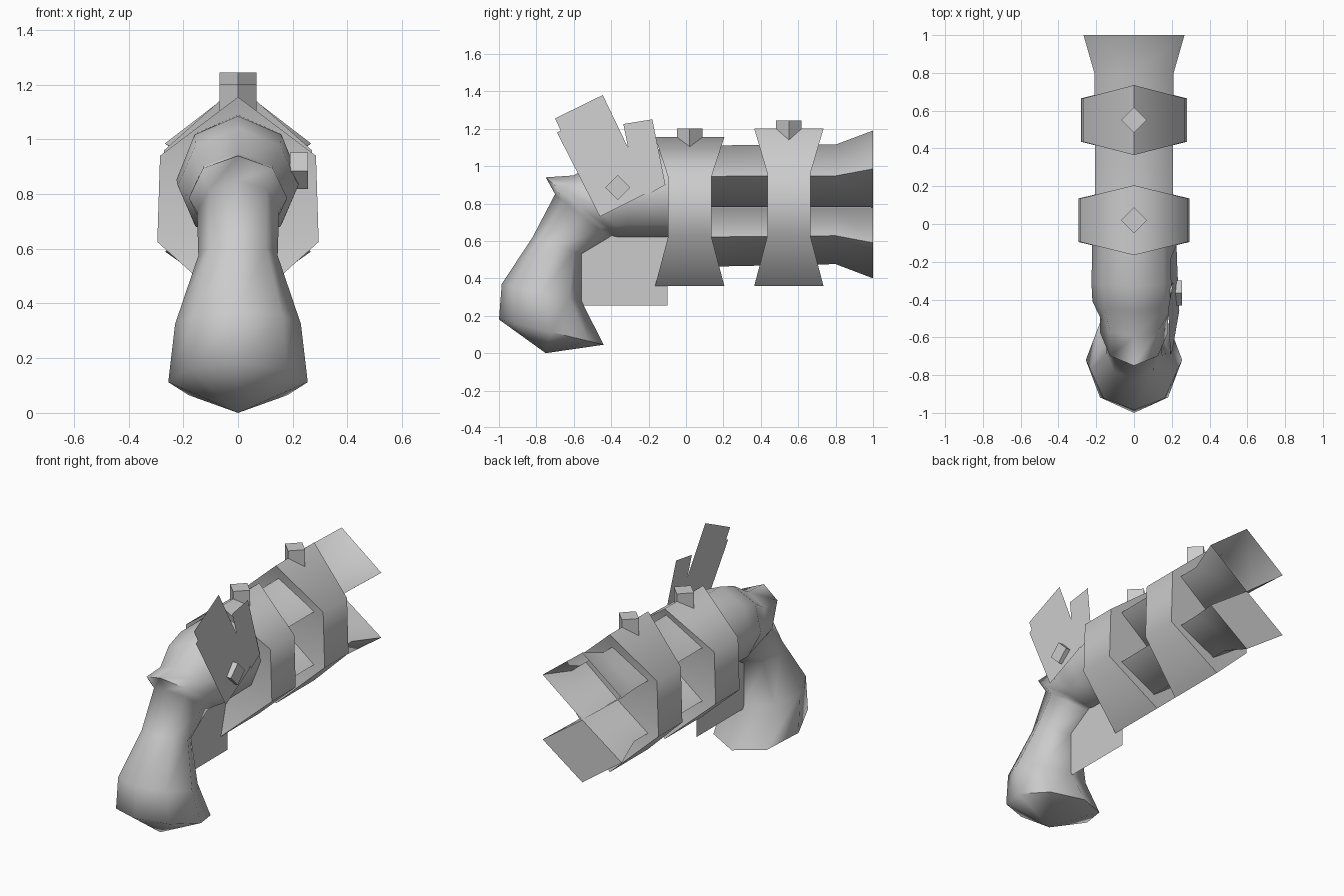
import bpy, math

if "Cube" in bpy.data.objects:
    bpy.data.objects.remove(bpy.data.objects["Cube"], do_unlink=True)

grey = bpy.data.materials.new("plain_grey")
grey.use_nodes = True
COLOUR = (0.6, 0.6, 0.6, 1)
grey.diffuse_color = COLOUR
grey.node_tree.nodes["Principled BSDF"].inputs["Base Color"].default_value = COLOUR


def build(name, verts, faces, smooth_angle=None):
    mesh = bpy.data.meshes.new(name)
    mesh.from_pydata(verts, [], faces)
    mesh.materials.append(grey)
    obj = bpy.data.objects.new(name, mesh)
    bpy.context.collection.objects.link(obj)
    bpy.ops.object.select_all(action="DESELECT")
    obj.select_set(True)
    bpy.context.view_layer.objects.active = obj
    bpy.ops.object.mode_set(mode="EDIT")
    bpy.ops.mesh.select_all(action="SELECT")
    bpy.ops.mesh.normals_make_consistent(inside=False)
    bpy.ops.object.mode_set(mode="OBJECT")
    if smooth_angle:
        bpy.ops.object.shade_smooth_by_angle(angle=math.radians(smooth_angle))
    return obj


def bridge(rings, n):
    """Quads joining consecutive rings of n vertices."""
    return [(r * n + i, r * n + (i + 1) % n, (r + 1) * n + (i + 1) % n, (r + 1) * n + i)
            for r in range(rings - 1) for i in range(n)]


# Stock: eight-sided loft from grip base to frame; rows are back y, z, front y, z, half width
stock = [
    (-1.0, .18, -.44, .045, .255),
    (-.985, .37, -.56, .28, .23),
    (-.82, .62, -.56, .53, .145),
    (-.70, .85, -.41, .62, .15),
    (-.75, .94, -.40, .63, .18),
    (-.60, .95, -.385, .625, .18),
    (-.46, 1.04, -.36, .62, .22),
    (-.33, 1.085, -.30, .62, .225),
    (-.05, 1.09, -.05, .62, .22),
]
verts = []
for by, bz, fy, fz, w in stock:
    for i in range(8):
        a = math.tau * i / 8
        t = (1 - math.cos(a)) / 2
        verts.append((w * math.sin(a), by + (fy - by) * t, bz + (fz - bz) * t))
faces = bridge(len(stock), 8)
verts.append((0, -.75, 0))
faces += [(i, (i + 1) % 8, len(verts) - 1) for i in range(8)]
faces.append(tuple(range((len(stock) - 1) * 8, len(stock) * 8)))
build("stock", verts, faces, 75)


# Barrels: four-sided tubes with flared muzzles; rows are y, centre z, half width, half height
def barrel(name, rows, capped):
    verts = [p for y, z, w, h in rows
             for p in ((0, y, z + h), (w, y, z), (0, y, z - h), (-w, y, z))]
    faces = bridge(len(rows), 4)
    if capped:
        last = (len(rows) - 1) * 4
        faces.append(tuple(range(last, last + 4)))
    build(name, verts, faces, 100 if not capped else 89.5)


barrel("upper_barrel", [(0, .945, .205, .165), (.8, .948, .21, .167), (1, .985, .267, .205)], False)
barrel("lower_barrel", [(0, .62, .205, .16), (.8, .628, .21, .152), (1, .59, .267, .19)], True)


# Bands: six-sided collars, wider along the barrel at top and bottom ridges
def band(name, y, top, w_high, w_low, z_high):
    section = [(0, top, .185), (w_high, z_high, .115), (w_low, .625, .115),
               (0, .36, .185), (-w_low, .625, .115), (-w_high, z_high, .115)]
    verts = [(x, y + s * d, z) for s in (-1, 1) for x, z, d in section]
    faces = bridge(2, 6)
    for o in (0, 6):
        faces += [(o, o + 1, o + 5), (o + 1, o + 2, o + 4, o + 5), (o + 2, o + 3, o + 4)]
    build(name, verts, faces, 75)


band("rear_band", .02, 1.155, .285, .295, .94)
band("front_band", .55, 1.2, .27, .28, .96)


# Diamond prisms: sights along z, hammer screw along x
def diamond(name, centre, radius, low, high, along_x=False):
    a, b = centre
    verts = []
    for h in (low, high):
        for da, db in ((1, 0), (0, 1), (-1, 0), (0, -1)):
            p, q = a + da * radius, b + db * radius
            verts.append((h, p, q) if along_x else (p, q, h))
    build(name, verts, bridge(2, 4) + [(3, 2, 1, 0), (4, 5, 6, 7)])


diamond("rear_sight", (0, .02), .068, 1.08, 1.2)
diamond("front_sight", (0, .55), .068, 1.12, 1.245)
diamond("hammer_screw", (-.365, .885), .067, .19, .255, True)


# Thin lock plates on the left side, leaning inward with height
def side_plate(name, outline):
    build(name, [(.228 - (z - .86) * .09, y, z) for y, z in outline],
          [tuple(range(len(outline)))])


side_plate("hammer", [(-.70, 1.255), (-.445, 1.38), (-.20, .87), (-.22, .85),
                      (-.46, .73), (-.69, 1.18), (-.67, 1.19)])
side_plate("striker_plate", [(-.335, 1.225), (-.18, 1.25), (-.11, .90), (-.20, .85), (-.31, 1.1)])

# Trigger guard: flat plate on the centre line
build("trigger_guard", [(0, -.6, .255), (0, -.1, .255), (0, -.1, .65), (0, -.6, .65)],
      [(0, 1, 2, 3)])
